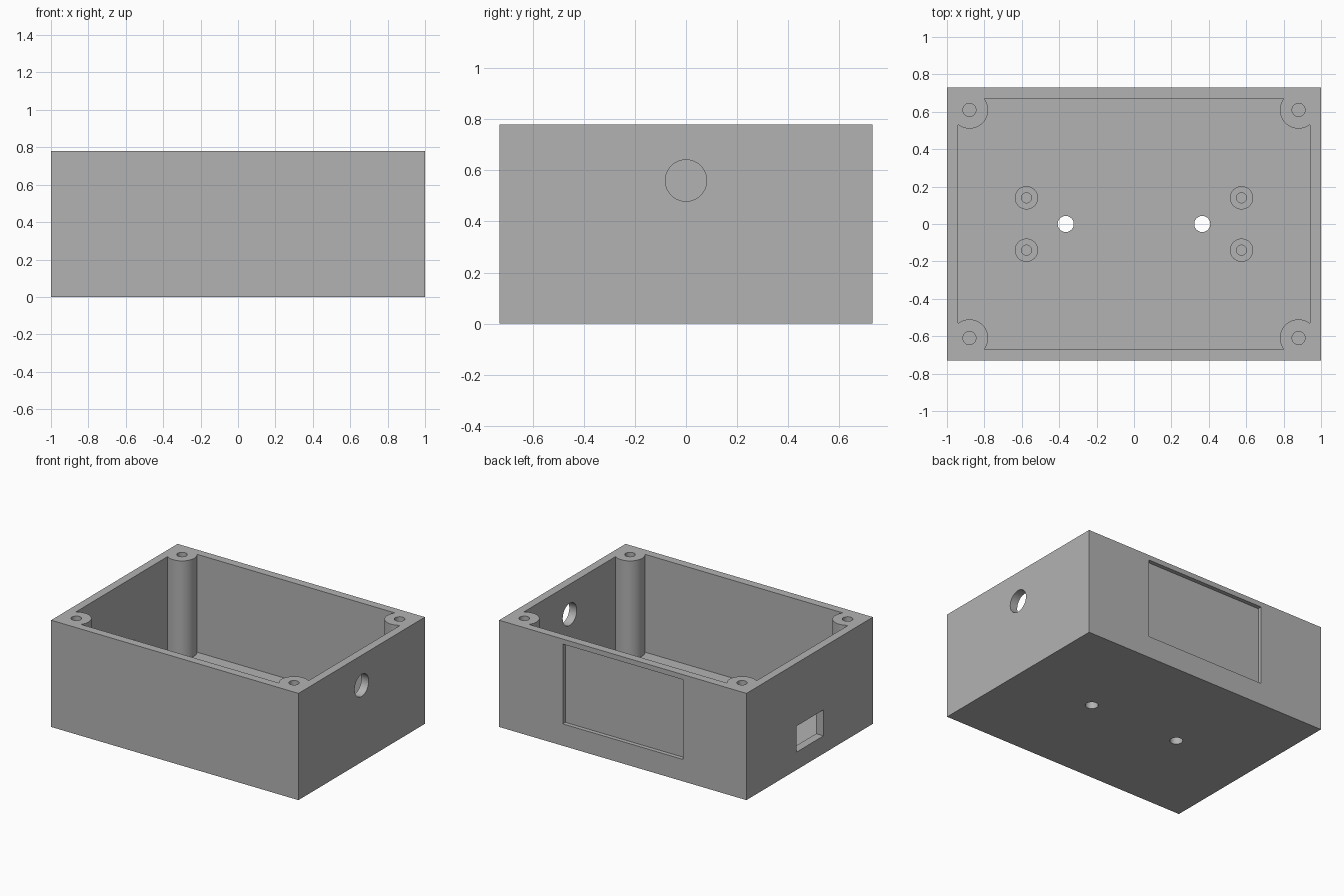
import bpy
from math import radians

if "Cube" in bpy.data.objects:
    bpy.data.objects.remove(bpy.data.objects["Cube"])

# Main dimensions
LENGTH, WIDTH, HEIGHT = 2.0, 1.46, 0.78
WALL, FLOOR = 0.06, 0.065

grey = bpy.data.materials.new("grey plastic")
grey.diffuse_color = (0.45, 0.45, 0.45, 1)
grey.use_nodes = True
grey.node_tree.nodes["Principled BSDF"].inputs["Base Color"].default_value = grey.diffuse_color


def box(name, x, y, z):
    """Box from three (low, high) ranges."""
    bpy.ops.mesh.primitive_cube_add(
        size=1, location=[(a + b) / 2 for a, b in (x, y, z)])
    ob = bpy.context.object
    ob.name = name
    ob.scale = [b - a for a, b in (x, y, z)]
    bpy.ops.object.transform_apply(location=True, scale=True, rotation=True)
    return ob


def rod(name, x, y, z0, z1, r, sides=48):
    """Upright cylinder between two heights."""
    bpy.ops.mesh.primitive_cylinder_add(
        vertices=sides, radius=r, depth=z1 - z0, location=(x, y, (z0 + z1) / 2))
    ob = bpy.context.object
    ob.name = name
    bpy.ops.object.transform_apply(location=True, scale=True, rotation=True)
    return ob


def combine(target, tool, operation):
    """Apply a boolean and discard the tool object."""
    mod = target.modifiers.new("boolean", 'BOOLEAN')
    mod.operation = operation
    mod.solver = 'EXACT'
    mod.object = tool
    bpy.ops.object.select_all(action='DESELECT')
    bpy.context.view_layer.objects.active = target
    target.select_set(True)
    bpy.ops.object.modifier_apply(modifier=mod.name)
    bpy.data.objects.remove(tool, do_unlink=True)


def four(x, y):
    return [(sx * x, sy * y) for sx in (-1, 1) for sy in (-1, 1)]


hx, hy = LENGTH / 2, WIDTH / 2
case = box("enclosure", (-hx, hx), (-hy, hy), (0, HEIGHT))
case.data.materials.append(grey)

# Inner cavity, leaving the corner screw posts standing
cavity = box("cavity", (-hx + WALL, hx - WALL), (-hy + WALL, hy - WALL), (FLOOR, 1))
for x, y in four(0.88, 0.61):
    combine(cavity, rod("post", x, y, -0.2, 1.2, 0.1), 'DIFFERENCE')
combine(case, cavity, 'DIFFERENCE')

# Screw holes in the corner posts
for x, y in four(0.88, 0.61):
    combine(case, rod("post_hole", x, y, FLOOR, 1, 0.035, 32), 'DIFFERENCE')

# Circuit board standoffs on the floor
for x, y in four(0.575, 0.14):
    combine(case, rod("standoff", x, y, 0.03, 0.15, 0.062), 'UNION')
    combine(case, rod("standoff_hole", x, y, FLOOR, 1, 0.027, 32), 'DIFFERENCE')

# Mounting holes through the floor
for x in (-0.365, 0.365):
    combine(case, rod("floor_hole", x, 0, -0.2, 0.3, 0.043, 32), 'DIFFERENCE')

# Round cable hole in the right wall
bpy.ops.mesh.primitive_cylinder_add(vertices=64, radius=0.081, depth=0.3,
                                    location=(hx, 0, 0.56),
                                    rotation=(0, radians(90), 0))
combine(case, bpy.context.object, 'DIFFERENCE')

# Rectangular socket opening in the left wall
combine(case, box("socket", (-1.2, -0.8), (-0.16, 0.15), (0.13, 0.32)), 'DIFFERENCE')

# Shallow label recess in the back wall
combine(case, box("recess", (-0.485, 0.485), (hy - 0.03, 1), (0.16, 0.743)), 'DIFFERENCE')

# Smooth the round surfaces, keep the edges sharp
bpy.ops.object.select_all(action='DESELECT')
bpy.context.view_layer.objects.active = case
case.select_set(True)
bpy.ops.object.shade_smooth_by_angle(angle=radians(30))
case.data.materials.clear()
case.data.materials.append(grey)
for p in case.data.polygons:
    p.material_index = 0
